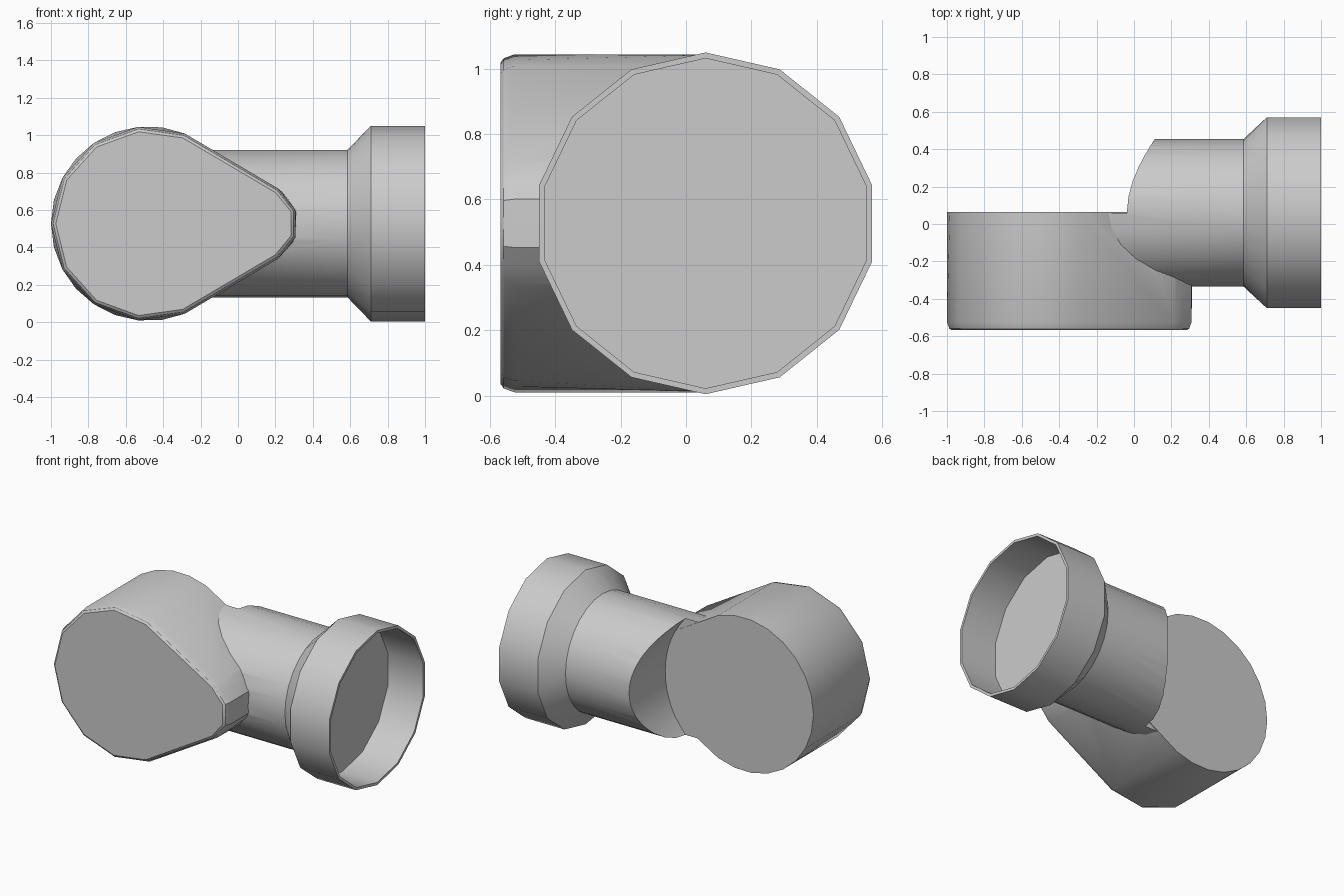
import bpy, bmesh, math
from mathutils import Vector

cube = bpy.data.objects.get("Cube")
if cube:
    bpy.data.objects.remove(cube, do_unlink=True)

grey = bpy.data.materials.new("plain grey")
grey.use_nodes = True
GREY = (0.6, 0.6, 0.6, 1)
grey.diffuse_color = GREY
grey.node_tree.nodes["Principled BSDF"].inputs["Base Color"].default_value = GREY

MID_Z, PIPE_Y = 0.527, 0.06


def loft(name, rings):
    """Skin a list of equal-length closed rings and cap both ends."""
    bm = bmesh.new()
    loops = [[bm.verts.new(p) for p in ring] for ring in rings]
    n = len(loops[0])
    for a, b in zip(loops, loops[1:]):
        for i in range(n):
            j = (i + 1) % n
            bm.faces.new((a[i], a[j], b[j], b[i]))
    bm.faces.new(loops[0])
    bm.faces.new(loops[-1])
    bmesh.ops.recalc_face_normals(bm, faces=bm.faces)
    mesh = bpy.data.meshes.new(name)
    bm.to_mesh(mesh)
    bm.free()
    mesh.materials.append(grey)
    obj = bpy.data.objects.new(name, mesh)
    bpy.context.collection.objects.link(obj)
    return obj


def select_only(obj):
    bpy.ops.object.select_all(action='DESELECT')
    obj.select_set(True)
    bpy.context.view_layer.objects.active = obj


def combine(obj, other, operation):
    mod = obj.modifiers.new("combine", 'BOOLEAN')
    mod.object, mod.operation, mod.solver = other, operation, 'EXACT'
    select_only(obj)
    bpy.ops.object.modifier_apply(modifier=mod.name)
    bpy.data.objects.remove(other, do_unlink=True)


# Teardrop outline: large arc, straight flanks, small rounded tip
def teardrop(y, inset=0, faceted=False):
    def arc(cx, radius, start, stop, steps):
        pts = []
        for k in range(steps + 1):
            t = math.radians(start + (stop - start) * k / steps)
            r = radius - inset
            if faceted and k % 2:
                r *= math.cos(math.radians((stop - start) / steps))
            pts.append(Vector((cx + r * math.cos(t), y, MID_Z + r * math.sin(t))))
        return pts
    return arc(-0.48, 0.52, 68, 292, 16) + arc(0.10, 0.22, -59, 59, 6)


body = loft("elbow_body", [
    teardrop(0.065),
    teardrop(-0.525, 0, True),
    teardrop(-0.558, 0.012, True),
    teardrop(-0.568, 0.026, True)])


# Round pipe flaring into a hollow, fourteen-sided socket
def ring(x, radius, faceted):
    pts = []
    for k in range(28):
        t = math.pi * k / 14
        r = radius * (math.cos(math.pi / 14) if faceted and k % 2 else 1)
        pts.append((x, PIPE_Y + r * math.sin(t), MID_Z + r * math.cos(t)))
    return pts


pipe = loft("pipe_and_socket", [
    ring(-0.2, 0.394, False), ring(0.585, 0.394, False),
    ring(0.71, 0.523, True), ring(1.0, 0.523, True),
    ring(1.0, 0.505, True), ring(0.735, 0.505, True)])

# Curved scoop at the back end of the pipe
scoop = loft("scoop_cutter", [
    [(-0.49 + 0.6 * math.cos(math.pi * k / 32), y, MID_Z + 0.6 * math.sin(math.pi * k / 32))
     for k in range(64)] for y in (PIPE_Y, 1.0)])
scoop.hide_render = True
combine(pipe, scoop, 'DIFFERENCE')

# Join pipe and body into one fitting
combine(body, pipe, 'UNION')
body.name = "pipe_elbow"
select_only(body)
bpy.ops.object.shade_smooth_by_angle(angle=math.radians(30))
